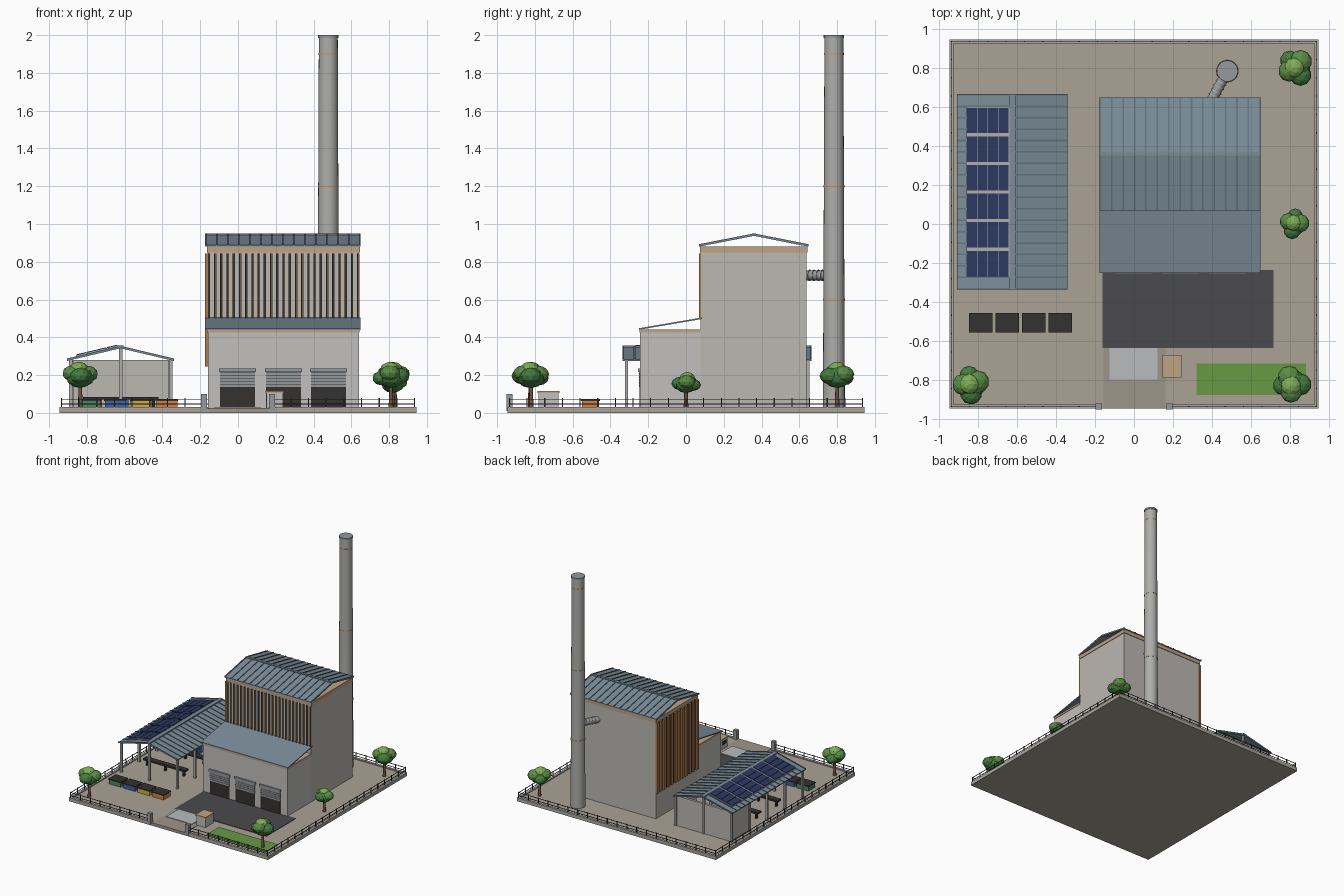
import bpy, bmesh, math, random
from mathutils import Vector, Matrix

if "Cube" in bpy.data.objects:
    bpy.data.objects.remove(bpy.data.objects["Cube"])

random.seed(4)
MATS = {}
COL = dict(paving=(.40, .36, .30), kerb=(.42, .41, .39), asphalt=(.07, .07, .075), drive=(.34, .30, .25),
           pad=(.48, .50, .51), grass=(.14, .32, .06), wall=(.50, .48, .45), wall2=(.54, .53, .51),
           roof=(.20, .27, .32), rib=(.13, .18, .22), tan=(.52, .37, .24), wood=(.42, .20, .08),
           dark=(.035, .032, .03), shutter=(.30, .32, .34), steel=(.42, .42, .41), panel=(.025, .04, .12),
           fence=(.04, .04, .045), trunk=(.16, .09, .05), leaf1=(.06, .20, .05), leaf2=(.10, .27, .06),
           leaf3=(.22, .42, .10), green=(.07, .25, .12), blue=(.05, .13, .38), yellow=(.65, .42, .05),
           orange=(.65, .22, .05), red=(.5, .06, .05))


def finish(name, bm, col):
    bmesh.ops.recalc_face_normals(bm, faces=bm.faces)
    me = bpy.data.meshes.new(name)
    bm.to_mesh(me)
    bm.free()
    ob = bpy.data.objects.new(name, me)
    bpy.context.collection.objects.link(ob)
    if col not in MATS:
        MATS[col] = bpy.data.materials.new(col)
        MATS[col].diffuse_color = (*COL[col], 1)
    me.materials.append(MATS[col])
    return ob


def boxes(name, col, *spans):
    """Boxes given as (x0, x1, y0, y1, z0, z1)."""
    bm = bmesh.new()
    for x0, x1, y0, y1, z0, z1 in spans:
        m = Matrix.Translation(((x0 + x1) / 2, (y0 + y1) / 2, (z0 + z1) / 2)) @ Matrix.Diagonal(
            (x1 - x0, y1 - y0, z1 - z0, 1))
        bmesh.ops.create_cube(bm, size=1, matrix=m)
    return finish(name, bm, col)


def sheet(name, col, line, axis, spans, t=.008):
    """Bent sheet: polyline (u, z) thickened downwards, swept along an axis over each span."""
    bm = bmesh.new()
    pts = list(line) + [(u, z - t) for u, z in reversed(line)]
    for a, b in spans:
        vs = [bm.verts.new((a, u, z) if axis == 'x' else (u, a, z)) for u, z in pts]
        n = len(line)
        faces = [bm.faces.new((vs[i], vs[i + 1], vs[2 * n - 2 - i], vs[2 * n - 1 - i])) for i in range(n - 1)]
        ext = bmesh.ops.extrude_face_region(bm, geom=faces, use_keep_orig=True)
        d = Vector((b - a, 0, 0)) if axis == 'x' else Vector((0, b - a, 0))
        bmesh.ops.translate(bm, vec=d, verts=[g for g in ext['geom'] if isinstance(g, bmesh.types.BMVert)])
    return finish(name, bm, col)


def rod(name, col, p, q, r1, r2, n=24):
    p, q = Vector(p), Vector(q)
    d = q - p
    bm = bmesh.new()
    m = Matrix.Translation((p + q) / 2) @ d.to_track_quat('Z', 'Y').to_matrix().to_4x4()
    bmesh.ops.create_cone(bm, cap_ends=True, segments=n, radius1=r1, radius2=r2, depth=d.length, matrix=m)
    ob = finish(name, bm, col)
    for f in ob.data.polygons:
        f.use_smooth = len(f.vertices) == 4
    return ob


def up(line, h):
    return [(u, z + h) for u, z in line]


# Site
G = .025
E = .945
boxes("ground_slab", "paving", (-E, E, -E, E, 0, .022))
boxes("kerb", "kerb", (-E, E, E - .02, E, .001, .03), (-E, -E + .02, -E, E, .001, .03), (E - .02, E, -E, E, .001, .03),
      (-E, -.17, -E, -E + .02, .001, .03), (.17, E, -E, -E + .02, .001, .03))
boxes("asphalt_yard", "asphalt", (-.16, .715, -.635, -.235, .002, .026))
boxes("driveway", "drive", (-.155, .16, -E, -.635, .002, .025))
boxes("weighbridge", "pad", (-.125, .12, -.795, -.635, .01, .03))
boxes("lawn", "grass", (.32, .88, -.875, -.715, .01, .028))

# Tall hall
boxes("tall_hall", "wall", (-.16, .64, .078, .637, G, .88))
boxes("hall_fascia", "tan", (-.165, .645, .073, .642, .85, .882))
gable = [(.068, .888), (.36, .945), (.648, .888)]
sheet("hall_roof", "roof", gable, 'x', [(-.176, .648)])
sheet("hall_roof_seams", "rib", up(gable, .005), 'x',
      [(-.176 + i * .816 / 14, -.168 + i * .816 / 14) for i in range(15)], .01)
boxes("hall_ridge_cap", "roof", (-.176, .648, .35, .37, .942, .949))
xs = [-.155 + i * .79 / 24 for i in range(25)]
boxes("front_louvre_slots", "dark", *[(x - .005, x + .005, .07, .08, .50, .845) for x in xs])
boxes("front_louvre_fins", "wood", *[(x + .004, x + .008, .068, .08, .50, .845) for x in xs])
ys = [.09 + i * .535 / 11 for i in range(12)]
boxes("side_louvre_backing", "dark", (-.163, -.155, .078, .637, .245, .845))
boxes("side_louvre_fins", "wood", *[(-.175, -.16, y - .014, y + .014, .245, .845) for y in ys])

# Low front hall with lean-to roof
boxes("front_hall", "wall2", (-.16, .64, -.243, .08, G, .44))
boxes("front_hall_fascia", "tan", (-.164, .644, -.247, .075, .425, .442))
sheet("lean_to_roof", "roof", [(-.25, .448), (.085, .505)], 'x', [(-.176, .648)])
for i, (a, b) in enumerate([(-.095, .09), (.148, .333), (.386, .572)]):
    boxes(f"door_opening_{i}", "dark", (a, b, -.246, -.23, G, .225))
    boxes(f"door_shutter_{i}", "shutter", *[(a, b, -.25, -.24, .137 + k * .016, .151 + k * .016) for k in range(5)],
          (a - .006, b + .006, -.255, -.24, .217, .236))

# Chimney and duct
cx, cy = .478, .783
rod("chimney", "steel", (cx, cy, G), (cx, cy, 1.995), .058, .050)
for i, z in enumerate((.6, 1.2, 1.9)):
    r = .060 - .008 * z / 2
    rod(f"chimney_band_{i}", "tan", (cx, cy, z - .006), (cx, cy, z + .006), r, r)
rod("chimney_rim", "shutter", (cx, cy, 1.985), (cx, cy, 2), .054, .054)
p, q = Vector((.39, .62, .728)), Vector((cx, cy, .728))
rod("flue_duct", "shutter", p, q, .026, .026, 12)
for i in range(4):
    c = p.lerp(q, .2 + i * .14)
    rod(f"duct_flange_{i}", "steel", c, c + (q - p) * .03, .030, .030, 12)

# Open shed with solar roof
boxes("shed_walls", "wall", (-.885, -.355, .625, .645, G, .28), (-.885, -.87, .385, .645, G, .275),
      (-.37, -.355, .385, .645, G, .275))
py = [.645, .405, .165, -.075, -.315]
boxes("shed_posts", "steel", *[(x - .009, x + .009, y - .009, y + .009, G, .283) for x in (-.885, -.355) for y in py],
      *[(-.629, -.611, y - .009, y + .009, G, .34) for y in (.645, -.315)])
shed = [(-.905, .283), (-.622, .35), (-.34, .283)]
sheet("shed_roof", "roof", shed, 'y', [(-.335, .665)])
sheet("shed_roof_seams", "rib", up(shed, .005), 'y',
      [(-.335 + i * .992 / 17, -.327 + i * .992 / 17) for i in range(18)], .01)
boxes("shed_ridge_cap", "roof", (-.638, -.606, -.335, .665, .346, .356))


def slope(x):
    return .283 + (x + .905) * .067 / .283


rows = [(.595 - i * .1465 - .13, .595 - i * .1465) for i in range(6)]
sheet("solar_frame", "steel", [(x, slope(x) + .010) for x in (-.858, -.637)], 'y', [(-.27, .598)], .006)
for k in range(4):
    a = -.855 + k * .0542
    sheet(f"solar_column_{k}", "panel", [(x, slope(x) + .015) for x in (a, a + .051)], 'y', rows, .008)
boxes("sorting_benches", "dark", *[(-.82, -.42, y, y + .05, .07, .085) for y in (-.12, .15)],
      *[(x, x + .015, y + .015, y + .035, G, .07) for y in (-.12, .15) for x in (-.80, -.63, -.455)])
for i, c in enumerate(("red", "blue", "yellow")):
    boxes(f"sorted_bale_{c}", c, (-.80 + i * .14, -.72 + i * .14, .27, .35, G, .08))

# Recycling bins
for i, c in enumerate(("green", "blue", "yellow", "orange")):
    x = -.845 + i * .136
    boxes(f"bin_{c}", c, (x + .004, x + .116, -.55, -.46, G, .064))
    boxes(f"bin_lid_{c}", "dark", (x, x + .12, -.555, -.455, .062, .07))

# Gatehouse and gate posts
boxes("gatehouse", "wall2", (.15, .238, -.78, -.675, G, .105))
boxes("gatehouse_roof", "tan", (.145, .243, -.785, -.67, .105, .115))
boxes("gatehouse_window", "dark", (.147, .16, -.76, -.70, .06, .09))
boxes("gate_posts", "shutter", *[(x - .016, x + .016, -.95, -.918, .01, .1) for x in (-.18, .18)])

# Fence
F, n = .935, 20
t = .003
st = [-F + i * 2 * F / n for i in range(n + 1)]
posts = [(s * F, v) for s in (-1, 1) for v in st] + [(v, F) for v in st] + [(v, -F) for v in st if abs(v) > .19]
boxes("fence_posts", "fence", *[(x - t, x + t, y - t, y + t, .02, .078) for x, y in posts])
rails = []
for z in (.045, .07):
    rails += [(s * F - .002, s * F + .002, -F, F, z, z + .004) for s in (-1, 1)]
    rails += [(-F, F, F - .002, F + .002, z, z + .004)]
    rails += [(a, b, -F - .002, -F + .002, z, z + .004) for a, b in ((-F, -.18), (.18, F))]
boxes("fence_rails", "fence", *rails)

# Trees: trunk plus overlapping faceted blobs
for i, (x, y, s) in enumerate([(.83, .80, 1), (.82, 0, .8), (.81, -.82, 1), (-.835, -.825, 1)]):
    rod(f"tree_{i}_trunk", "trunk", (x, y, .02), (x, y, .17 * s), .013, .008, 8)
    blobs = [("leaf1", 0, 0, .19, .075), ("leaf2", .035, -.02, .205, .058), ("leaf1", -.035, -.025, .195, .056),
             ("leaf2", -.02, .035, .21, .055), ("leaf3", .0, .01, .23, .052), ("leaf1", .035, .035, .185, .05)]
    rot = random.uniform(0, 6.28)
    for k, (c, dx, dy, z, r) in enumerate(blobs):
        o = Matrix.Rotation(rot, 3, 'Z') @ Vector((dx * s, dy * s, 0))
        bm = bmesh.new()
        m = Matrix.Translation((x + o.x, y + o.y, z * s)) @ Matrix.Diagonal((r * s, r * s, r * s * .78, 1))
        bmesh.ops.create_icosphere(bm, subdivisions=2, radius=1, matrix=m)
        finish(f"tree_{i}_leaves_{k}", bm, c)

for m in bpy.data.materials:
    if m.users and not m.is_grease_pencil:
        m.use_nodes = True
        m.node_tree.nodes["Principled BSDF"].inputs["Base Color"].default_value = m.diffuse_color
